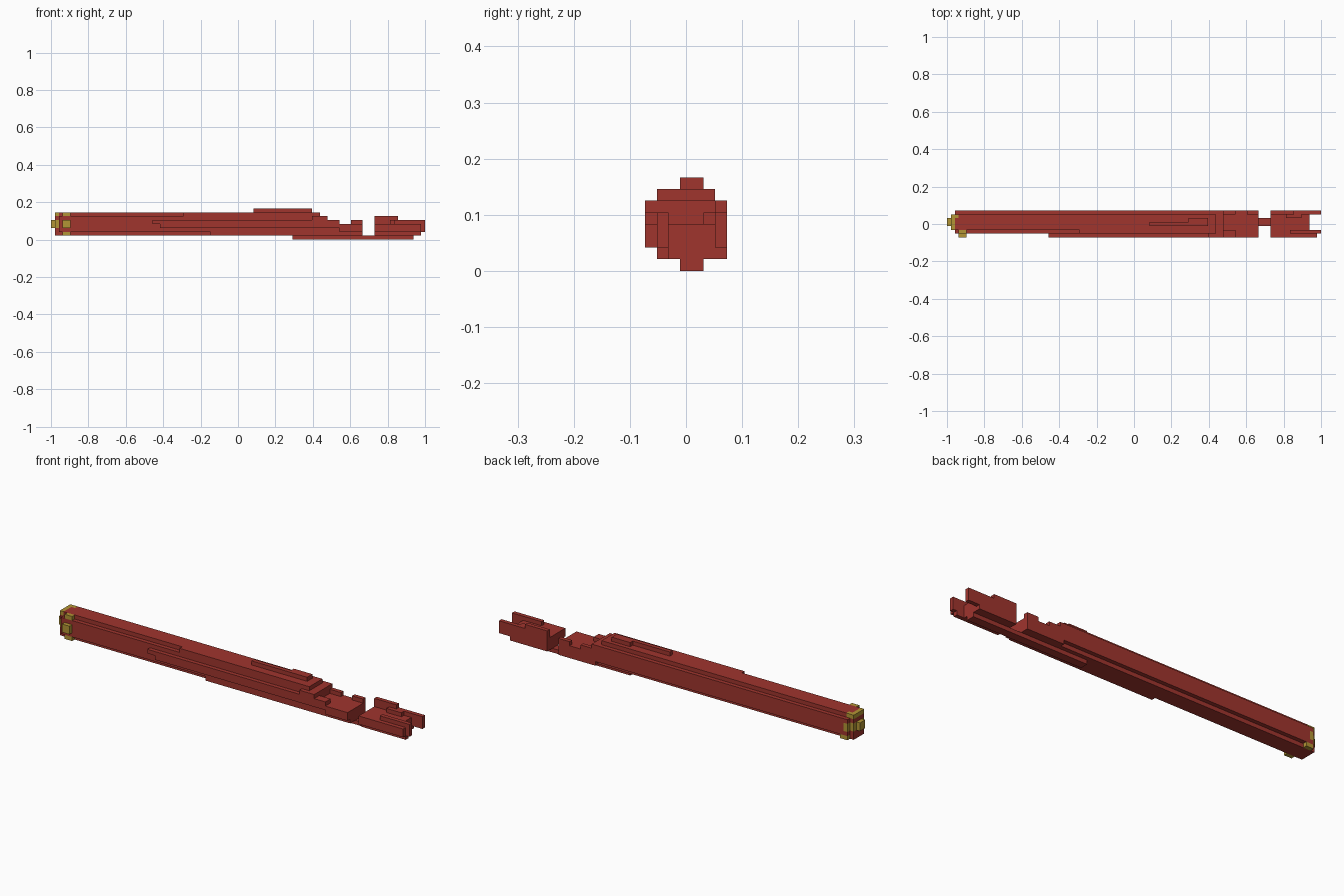
import bpy
import bmesh
from mathutils import Vector

UNIT = 1 / 48                       # edge of one block
ORIGIN = Vector((-48, -3.5, 0))     # grid corner, in blocks
DIRECTIONS = [Vector(d) for d in ((1, 0, 0), (-1, 0, 0), (0, 1, 0),
                                  (0, -1, 0), (0, 0, 1), (0, 0, -1))]

default_cube = bpy.data.objects.get("Cube")
if default_cube:
    bpy.data.objects.remove(default_cube, do_unlink=True)


def make_material(name, colour):
    material = bpy.data.materials.new(name)
    material.use_nodes = True
    material.diffuse_color = colour
    shader = next(n for n in material.node_tree.nodes if n.type == 'BSDF_PRINCIPLED')
    shader.inputs["Base Color"].default_value = colour
    return material


RED = make_material("lacquer red", (0.35, 0.035, 0.027, 1))
GOLD = make_material("old gold", (0.45, 0.30, 0.035, 1))
blocks = {}


def fill(part, along, rows, levels):
    """Claim inclusive rows and levels of blocks along a half-open length."""
    for x in range(*along):
        for y in range(rows[0], rows[-1] + 1):
            for z in range(levels[0], levels[-1] + 1):
                blocks[x, y, z] = part


def build_part(part, material):
    """Skin the outside of one block group and merge its flat faces."""
    bm = bmesh.new()
    for cell, owner in blocks.items():
        if owner != part:
            continue
        centre = Vector(cell) + Vector((0.5, 0.5, 0.5))
        for normal in DIRECTIONS:
            beside = tuple(int(c) for c in Vector(cell) + normal)
            if beside in blocks:
                continue
            side = Vector((normal.y, normal.z, normal.x))
            up = normal.cross(side)
            corners = [centre + (normal + side * a + up * b) / 2
                       for a, b in ((-1, -1), (1, -1), (1, 1), (-1, 1))]
            bm.faces.new([bm.verts.new((c + ORIGIN) * UNIT) for c in corners])
    bmesh.ops.remove_doubles(bm, verts=bm.verts, dist=UNIT / 100)
    bmesh.ops.dissolve_limit(bm, angle_limit=0.01, verts=bm.verts, edges=bm.edges)
    mesh = bpy.data.meshes.new(part)
    bm.to_mesh(mesh)
    bm.free()
    mesh.materials.append(material)
    bpy.context.collection.objects.link(bpy.data.objects.new(part, mesh))


# Long sheath body: core, side walls and shifted rows that make it bend
fill("sheath_body", (1, 69), (2, 5), (1, 6))
fill("sheath_body", (2, 71), (1, 6), (2, 5))
fill("sheath_body", (34, 69), (1,), (6,))
fill("sheath_body", (41, 80), (1,), (1,))
fill("sheath_body", (26, 74), (0,), (4,))
fill("sheath_body", (28, 80), (0,), (3,))
fill("sheath_body", (67, 71), (0,), (5,))
fill("sheath_body", (52, 67), (3,), (7,))
fill("sheath_body", (62, 67), (4,), (7,))

# Stepped broken end of the body
fill("sheath_body", (69, 80), (1, 6), (2, 3))
fill("sheath_body", (69, 80), (2, 5), (1,))
fill("sheath_body", (70, 80), (6,), (1,))
fill("sheath_body", (74, 80), (0,), (2,))
for row in (1, 6):
    fill("sheath_body", (71, 74), (row,), (4,))
fill("sheath_body", (77, 80), (6,), (4,))

# Snapped mouth piece with two ragged prongs
fill("mouth_piece", (83, 93), (0, 6), (2, 3))
fill("mouth_piece", (83, 93), (1, 6), (1,))
fill("mouth_piece", (93, 95), (0, 1), (2, 3))
fill("mouth_piece", (93, 95), (1,), (1,))
fill("mouth_piece", (88, 96), (1,), (2, 4))
fill("mouth_piece", (83, 96), (6,), (2, 4))
fill("mouth_piece", (83, 89), (6,), (5,))
fill("mouth_piece", (87, 91), (5,), (4,))

# Thin strip under the break that joins both pieces
fill("lower_strip", (62, 93), (3, 4), (0,))

# Gold tip and clasps
fill("gold_fittings", (0, 1), (3, 4), (3, 4))
fill("gold_fittings", (1, 2), (2, 5), (3, 4))
fill("gold_fittings", (1, 2), (2, 5), (6,))
fill("gold_fittings", (2, 3), (5,), (6,))
fill("gold_fittings", (2, 3), (6,), (3, 4))
fill("gold_fittings", (2, 4), (6,), (1,))
fill("gold_fittings", (3, 5), (0, 1), (3, 4))
for level in (1, 6):
    fill("gold_fittings", (3, 5), (1,), (level,))

for part in ("sheath_body", "mouth_piece", "lower_strip"):
    build_part(part, RED)
build_part("gold_fittings", GOLD)
